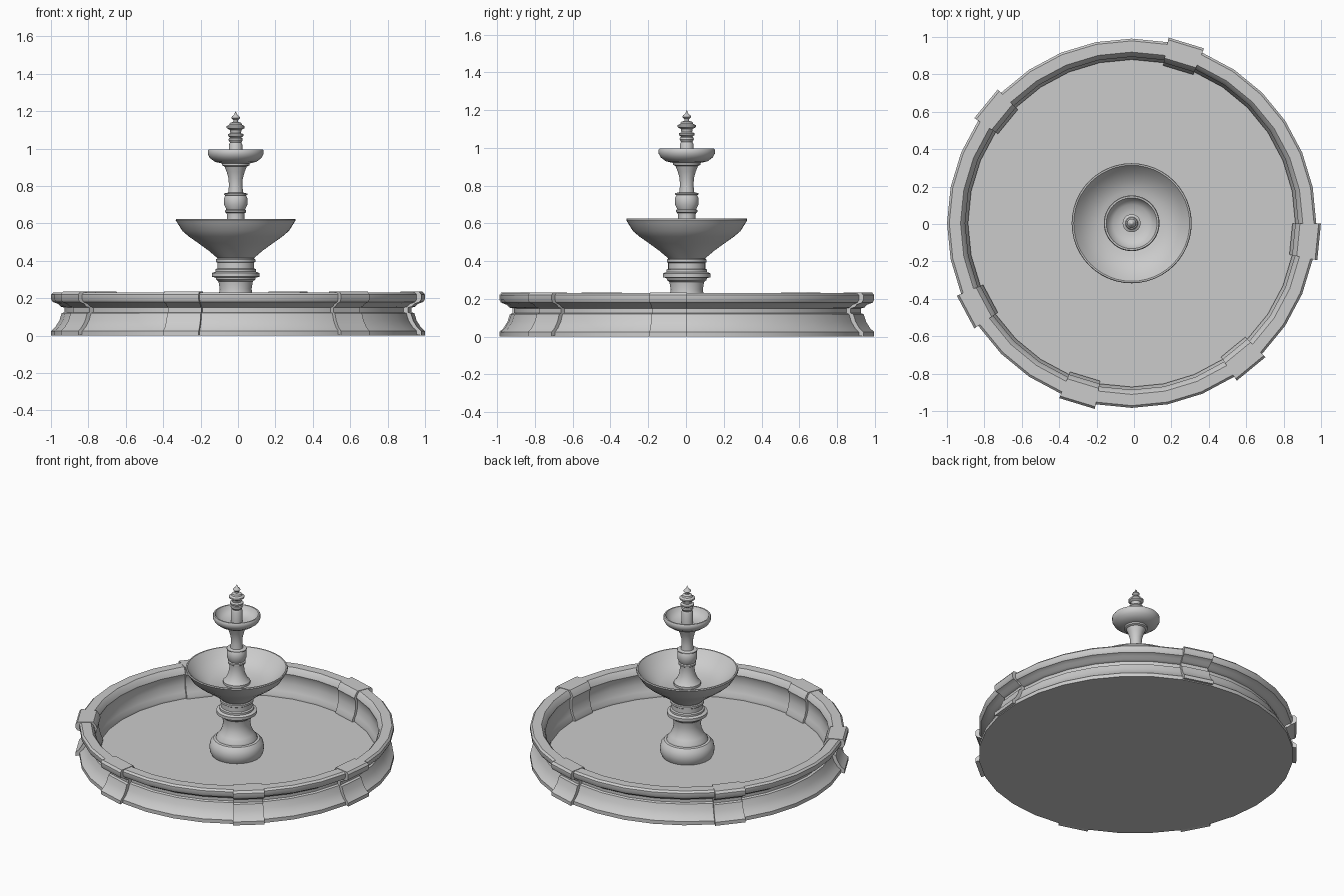
import bpy
import bmesh
import math

cube = bpy.data.objects.get("Cube")
if cube:
    bpy.data.objects.remove(cube, do_unlink=True)

CENTRE = (-0.0125, 0.004, 0)
SIDES = 32
STEP = math.tau / SIDES

stone = bpy.data.materials.new("grey_stone")
stone.use_nodes = True
colour = (0.6, 0.6, 0.6, 1)
stone.diffuse_color = colour
shader = next(n for n in stone.node_tree.nodes if n.type == "BSDF_PRINCIPLED")
shader.inputs["Base Color"].default_value = colour
shader.inputs["Roughness"].default_value = 0.8


def sweep(name, profile, first=0, count=SIDES, sides=SIDES, closed=False):
    """Turn a (radius, height) profile about the upright axis."""
    bm = bmesh.new()
    full = count == sides
    rows = []
    for i in range(count if full else count + 1):
        angle = math.tau * (first + i) / sides
        rows.append([bm.verts.new((r * math.cos(angle), r * math.sin(angle), z))
                     for r, z in profile])
    size = len(profile)
    for i in range(count):
        a, b = rows[i], rows[(i + 1) % len(rows)]
        for j in range(size if closed else size - 1):
            k = (j + 1) % size
            bm.faces.new((a[j], b[j], b[k], a[k]))
    if not full:
        bm.faces.new(rows[0])
        bm.faces.new(rows[-1])
    # Weld the points that meet on the axis
    bmesh.ops.remove_doubles(bm, verts=bm.verts[:], dist=0.00001)
    bmesh.ops.recalc_face_normals(bm, faces=bm.faces[:])
    mesh = bpy.data.meshes.new(name)
    bm.to_mesh(mesh)
    bm.free()
    mesh.materials.append(stone)
    obj = bpy.data.objects.new(name, mesh)
    obj.location = CENTRE
    bpy.context.collection.objects.link(obj)
    bpy.ops.object.select_all(action="DESELECT")
    obj.select_set(True)
    bpy.context.view_layer.objects.active = obj
    bpy.ops.object.shade_smooth_by_angle(angle=math.radians(35))
    return obj


# Pool wall section, outside from the ground up, then inside going down
outer = [(.987, 0), (.987, .025), (.965, .045), (.943, .08), (.93, .12),
         (.915, .125), (.915, .15), (.935, .155), (.95, .17), (.978, .18),
         (.987, .195), (.987, .22), (.975, .232)]
inner = [(.915, .232), (.9, .215), (.89, .19), (.9, .165), (.9, .12),
         (.888, .07), (.875, .045), (.875, .03)]
sweep("pool_basin", [(0, 0)] + outer + inner + [(0, .03)])

# Projecting piers, each one side of the pool wide
pier_section = ([(r + .025, max(z, .001)) for r, z in outer[:-1]]
                + [(r + .025, z + .003) for r, z in outer[-1:]]
                + [(r - .015, z + .003) for r, z in inner[:1]]
                + [(r - .015, z) for r, z in inner[1:]])
for number, side in enumerate((-14, -10, -5, -1, 6, 12), 1):
    sweep(f"pool_pier_{number}", pier_section, first=side, count=1, closed=True)

# Pedestal with rounded foot, waist and collar
pedestal = [(0, .025), (.155, .025), (.168, .05), (.172, .08), (.165, .115),
            (.145, .137), (.13, .14), (.128, .152), (.108, .175), (.092, .21),
            (.085, .25), (.092, .29), (.105, .3), (.107, .31), (.127, .315),
            (.127, .335), (.108, .342), (.108, .355), (.098, .36), (.098, .39),
            (.105, .395), (.105, .408), (.098, .412), (.098, .43), (0, .43)]
sweep("pedestal", pedestal, sides=48, count=48)

# Wide lower bowl
lower_bowl = [(0, .415), (.098, .415), (.145, .455), (.2, .495), (.25, .53),
              (.285, .56), (.31, .6), (.321, .618), (.318, .625), (.31, .625),
              (.275, .582), (.23, .55), (.17, .52), (0, .52)]
sweep("lower_bowl", lower_bowl, sides=48, count=48)

# Turned column between the bowls
column = [(0, .515), (.085, .515), (.085, .535), (.07, .55), (.052, .59),
          (.046, .63), (.048, .655), (.056, .66), (.056, .67), (.05, .675),
          (.062, .7), (.062, .735), (.055, .75), (.063, .753), (.063, .76),
          (.04, .765), (.036, .8), (.038, .84), (.048, .875), (.06, .905),
          (.073, .91), (.073, .922), (0, .922)]
sweep("column", column)

# Small upper bowl
upper_bowl = [(0, .92), (.07, .92), (.11, .929), (.138, .95), (.149, .97),
              (.149, .99), (.145, .996), (.136, .996), (.125, .972),
              (.1, .951), (.06, .942), (0, .94)]
sweep("upper_bowl", upper_bowl, sides=48, count=48)

# Finial with rings and a pointed bud
finial = [(0, .93), (.036, .93), (.036, 1.02), (.03, 1.032), (.038, 1.045),
          (.036, 1.055), (.03, 1.06), (.042, 1.068), (.042, 1.077),
          (.028, 1.083), (.032, 1.1), (.048, 1.11), (.048, 1.12),
          (.034, 1.128), (.03, 1.138), (.013, 1.143), (.012, 1.152),
          (.024, 1.163), (.02, 1.172), (.009, 1.18), (0, 1.2)]
sweep("finial", finial)
